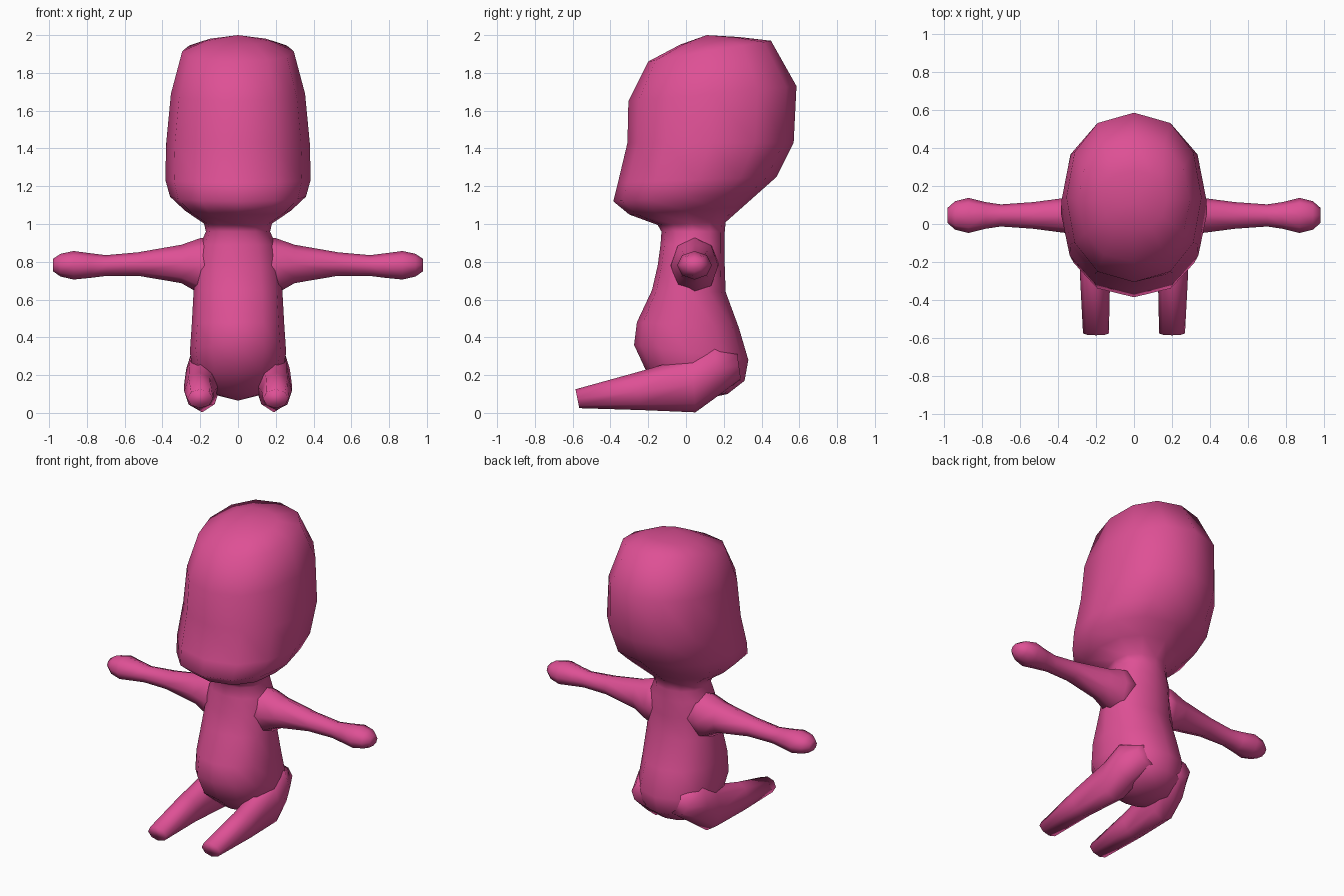
import bpy, bmesh, math
from mathutils import Vector

pink = bpy.data.materials.new("pink")
pink.diffuse_color = (0.73, 0.08, 0.30, 1)


def loft(name, rings, sides, power=1.0):
    """Skin a list of (centre, u, v) rings; a zero-size ring becomes a pole."""
    def curve(t):
        return math.copysign(abs(t) ** power, t) if abs(t) > 1e-6 else 0.0
    bm = bmesh.new()
    loops = []
    for c, u, v in rings:
        loop = []
        for i in range(sides):
            a = 2 * math.pi * i / sides
            loop.append(bm.verts.new(Vector(c) + Vector(u) * curve(math.cos(a))
                                     + Vector(v) * curve(math.sin(a))))
        loops.append(loop)
    for a, b in zip(loops, loops[1:]):
        for i in range(sides):
            j = (i + 1) % sides
            bm.faces.new((a[i], a[j], b[j], b[i]))
    bm.faces.new(loops[0])
    bm.faces.new(loops[-1])
    bmesh.ops.remove_doubles(bm, verts=bm.verts, dist=0.0005)
    bmesh.ops.recalc_face_normals(bm, faces=bm.faces)
    for f in bm.faces:
        f.smooth = True
    me = bpy.data.meshes.new(name)
    bm.to_mesh(me)
    bm.free()
    me.materials.append(pink)
    ob = bpy.data.objects.new(name, me)
    bpy.context.collection.objects.link(ob)
    return ob


# Head and torso: front y, front z, back y, back z, half width
body = [
    (0.06, 0.065, 0.06, 0.065, 0.0),
    (-0.08, 0.11, 0.22, 0.10, 0.16),
    (-0.21, 0.22, 0.31, 0.17, 0.235),
    (-0.275, 0.36, 0.33, 0.28, 0.255),
    (-0.26, 0.48, 0.28, 0.45, 0.245),
    (-0.18, 0.65, 0.21, 0.64, 0.235),
    (-0.15, 0.78, 0.205, 0.78, 0.22),
    (-0.135, 0.89, 0.205, 0.89, 0.20),
    (-0.13, 0.96, 0.205, 0.96, 0.17),
    (-0.15, 0.995, 0.21, 1.01, 0.18),
    (-0.30, 1.05, 0.30, 1.09, 0.28),
    (-0.385, 1.12, 0.39, 1.17, 0.36),
    (-0.36, 1.22, 0.48, 1.25, 0.385),
    (-0.31, 1.43, 0.57, 1.43, 0.38),
    (-0.305, 1.65, 0.585, 1.73, 0.355),
    (-0.20, 1.86, 0.45, 1.97, 0.295),
    (-0.03, 1.95, 0.28, 1.99, 0.17),
    (0.11, 2.0, 0.11, 2.0, 0.0),
]
loft("head_and_torso",
     [((0, (yf + yb) / 2, (zf + zb) / 2), (0, (yb - yf) / 2, (zb - zf) / 2), (w, 0, 0))
      for yf, zf, yb, zb, w in body], 12, 0.9)

# Arm: x, bottom z, top z, half depth in y
arm = [
    (0.10, 0.64, 0.94, 0.13),
    (0.20, 0.63, 0.925, 0.125),
    (0.30, 0.687, 0.89, 0.10),
    (0.53, 0.726, 0.85, 0.07),
    (0.70, 0.725, 0.835, 0.058),
    (0.78, 0.715, 0.845, 0.07),
    (0.87, 0.706, 0.857, 0.092),
    (0.94, 0.722, 0.842, 0.075),
    (0.98, 0.75, 0.815, 0.04),
]
# Leg: y, bottom z, top z, centre x, half width
leg = [
    (-0.575, 0.025, 0.125, 0.20, 0.068),
    (-0.25, 0.015, 0.215, 0.205, 0.08),
    (0.04, 0.003, 0.30, 0.19, 0.095),
    (0.16, 0.09, 0.37, 0.17, 0.105),
    (0.28, 0.18, 0.32, 0.12, 0.09),
]
for side, s in (("left", 1), ("right", -1)):
    loft("arm_" + side,
         [((s * x, 0.045, (lo + hi) / 2), (0, d, 0), (0, 0, (hi - lo) / 2))
          for x, lo, hi, d in arm], 8)
    loft("leg_" + side,
         [((s * x, y, (lo + hi) / 2), (w, 0, 0), (0, -0.01, (hi - lo) / 2))
          for y, lo, hi, x, w in leg], 8)
